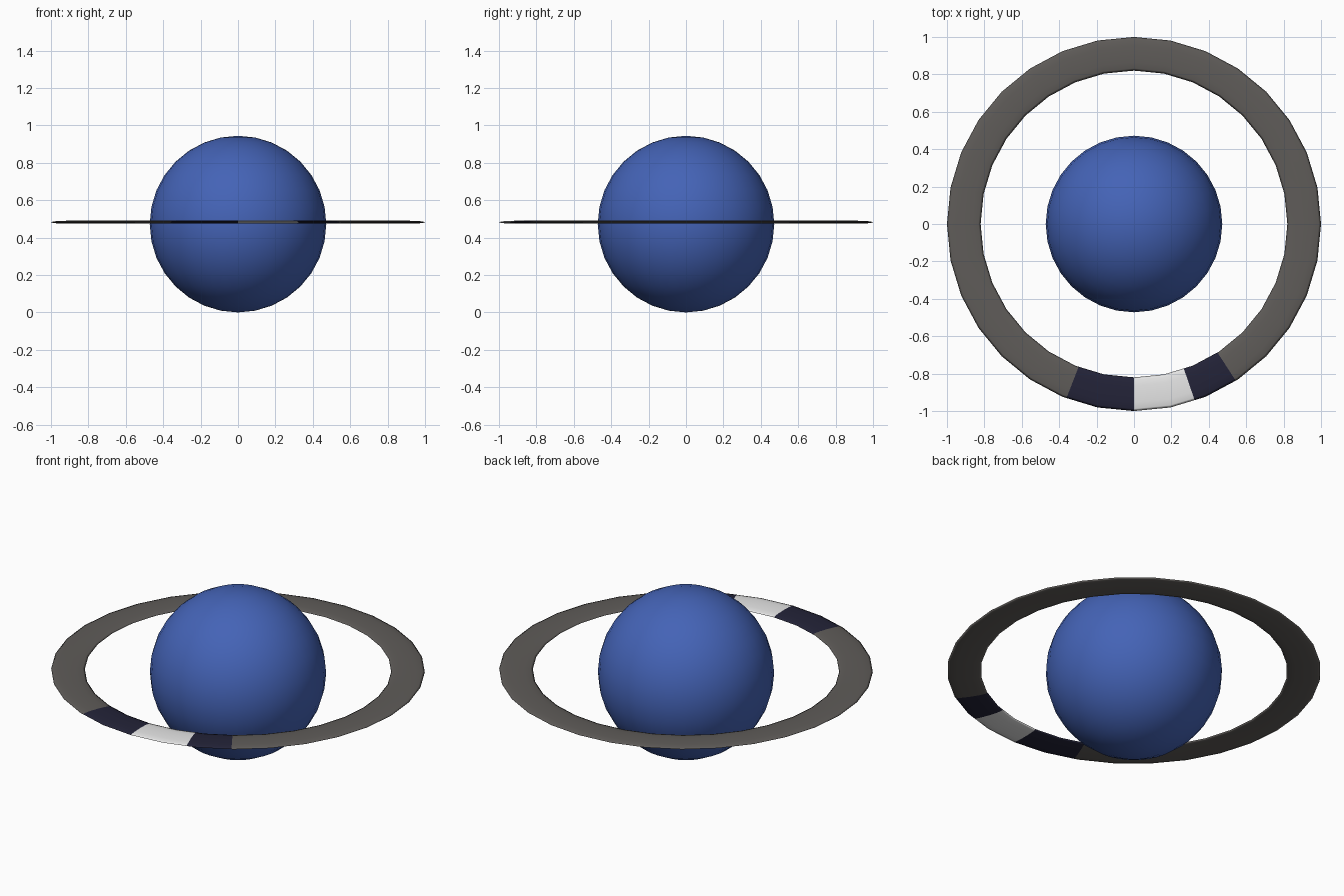
import bpy, bmesh, math
from mathutils import Vector

if "Cube" in bpy.data.objects:
    bpy.data.objects.remove(bpy.data.objects["Cube"])


def material(name, rgb):
    m = bpy.data.materials.new(name)
    m.diffuse_color = (*rgb, 1)
    m.use_nodes = True
    m.node_tree.nodes["Principled BSDF"].inputs["Base Color"].default_value = m.diffuse_color
    return m


BLUE = material("blue", (0.058, 0.125, 0.47))
GREY = material("warm_grey", (0.115, 0.107, 0.10))
NAVY = material("dark_navy", (0.017, 0.017, 0.04))
WHITE = material("white", (0.80, 0.80, 0.80))

# Ball in the middle
bpy.ops.mesh.primitive_uv_sphere_add(segments=32, ring_count=16, radius=0.472,
                                     location=(0, 0, 0.472))
ball = bpy.context.object
ball.name = "ball"
ball.data.materials.append(BLUE)
bpy.ops.object.shade_smooth()

# Flattened ring around it
bpy.ops.mesh.primitive_torus_add(major_segments=32, minor_segments=12,
                                 major_radius=0.91, minor_radius=0.09)
ring = bpy.context.object
ring.name = "ring"
ring.data.materials.clear()
for m in (GREY, NAVY, WHITE):
    ring.data.materials.append(m)

bm = bmesh.new()
bm.from_mesh(ring.data)
bmesh.ops.scale(bm, vec=(1, 1, 0.09), verts=bm.verts)

# Band edges on the front, in degrees from the front direction towards +x
LEFT, MIDDLE, WHITE_END, RIGHT = -21.2, 0, 19, 33
for deg in (LEFT, WHITE_END, RIGHT):
    a = math.radians(deg)
    faces = [f for f in bm.faces if f.calc_center_median().y < -0.3]
    geom = faces + list({e for f in faces for e in f.edges}) + list({v for f in faces for v in f.verts})
    bmesh.ops.bisect_plane(bm, geom=geom, dist=1e-5, plane_co=(0, 0, 0),
                           plane_no=Vector((math.cos(a), math.sin(a), 0)))

# Painted bands chosen by angle
for f in bm.faces:
    c = f.calc_center_median()
    d = math.degrees(math.atan2(c.x, -c.y))
    if MIDDLE < d < WHITE_END:
        f.material_index = 2
    elif LEFT < d < RIGHT:
        f.material_index = 1
    else:
        f.material_index = 0
    f.smooth = True
bm.to_mesh(ring.data)
bm.free()
ring.location = (0, 0, 0.482)
